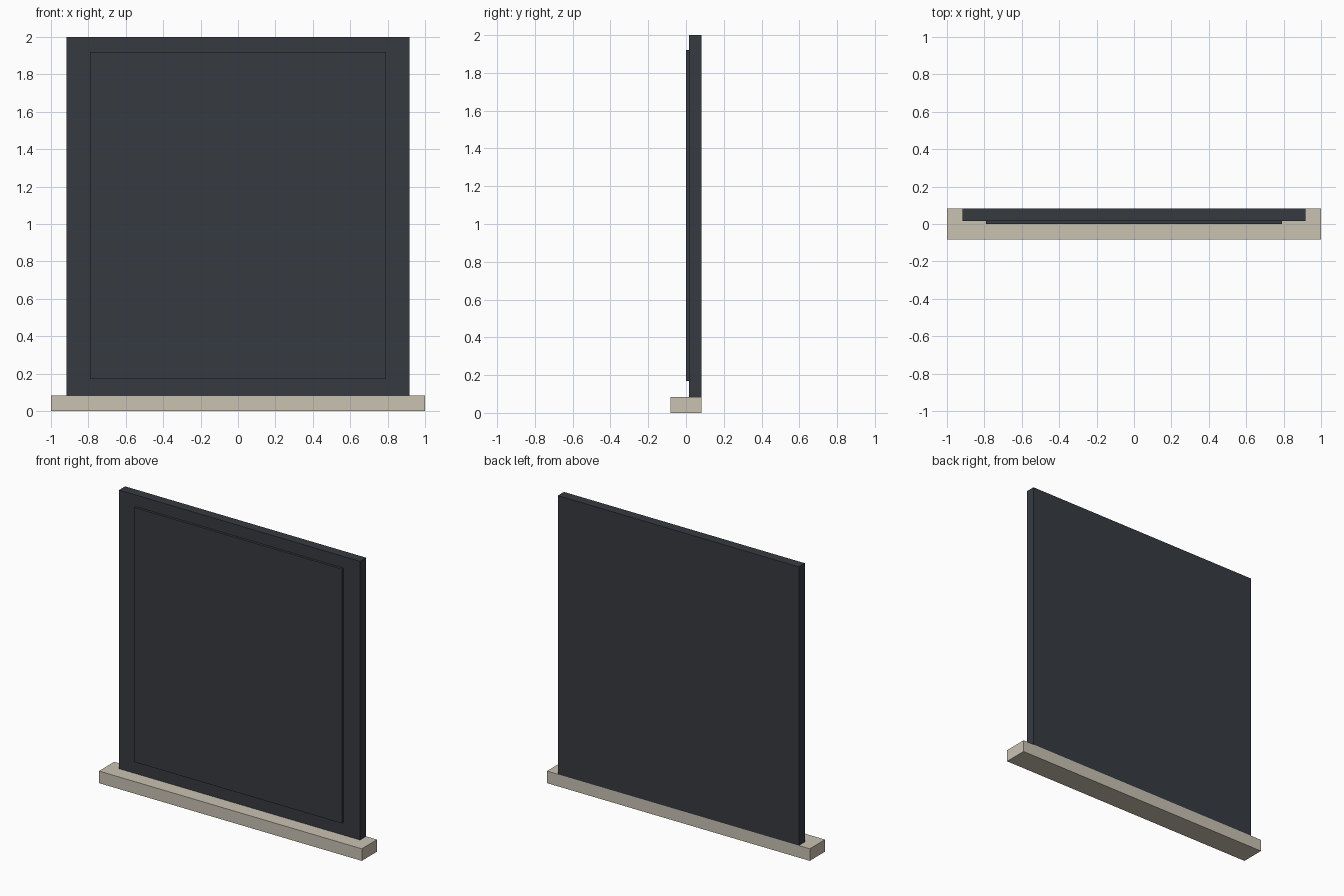
import bpy

if "Cube" in bpy.data.objects:
    bpy.data.objects.remove(bpy.data.objects["Cube"])


def material(name, rgb):
    m = bpy.data.materials.new(name)
    m.diffuse_color = (*rgb, 1.0)
    m.use_nodes = True
    m.node_tree.nodes["Principled BSDF"].inputs["Base Color"].default_value = m.diffuse_color
    return m


def box(name, lo, hi, mat):
    """Flat-faced box spanning two opposite corners."""
    bpy.ops.mesh.primitive_cube_add(size=1, location=[(a + b) / 2 for a, b in zip(lo, hi)])
    ob = bpy.context.object
    ob.name = name
    ob.scale = [b - a for a, b in zip(lo, hi)]
    bpy.ops.object.transform_apply(location=False, rotation=False, scale=True)
    ob.data.materials.append(mat)
    return ob


slate = material("dark_slate", (0.037, 0.043, 0.053))
stone = material("pale_stone", (0.59, 0.54, 0.45))

SILL_TOP = 0.083
BACK = 0.083

# Projecting sill at the bottom, flush with the slab at the back
box("sill", (-1, -BACK, 0), (1, BACK, SILL_TOP), stone)

# Upright slab standing on the sill
box("slab", (-0.917, 0.017, SILL_TOP), (0.917, BACK, 2.0), slate)

# Thin raised panel on the front of the slab
box("raised_panel", (-0.79, 0.0, 0.17), (0.79, 0.017, 1.92), slate)
